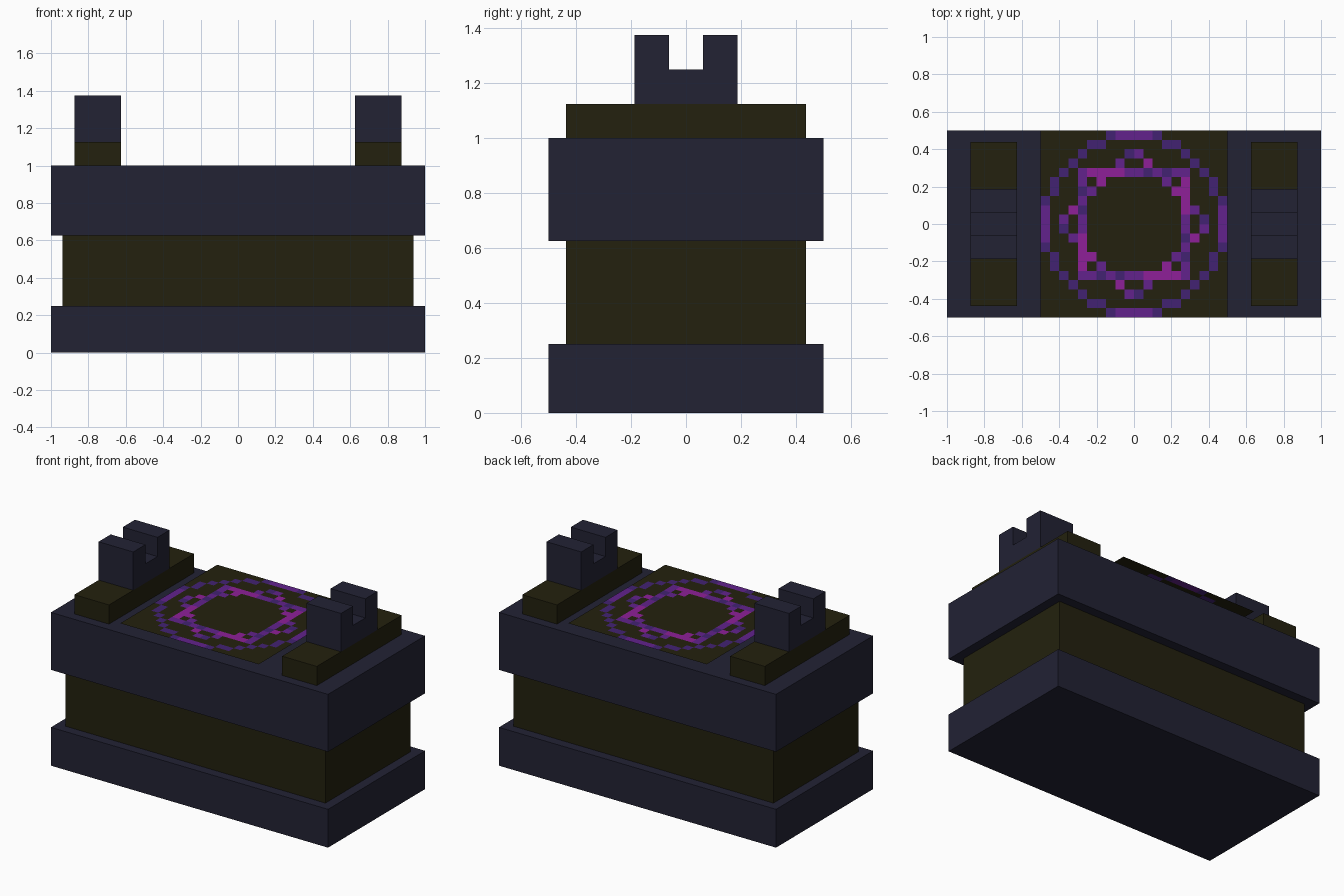
import bpy
import bmesh

cube = bpy.data.objects.get("Cube")
if cube:
    bpy.data.objects.remove(cube, do_unlink=True)


def make_material(name, rgb):
    lin = [(c / 255 / 12.92) if c <= 10 else ((c / 255 + 0.055) / 1.055) ** 2.4 for c in rgb]
    mat = bpy.data.materials.new(name)
    mat.use_nodes = True
    mat.diffuse_color = (*lin, 1)
    mat.node_tree.nodes["Principled BSDF"].inputs["Base Color"].default_value = (*lin, 1)
    return mat


SLATE = make_material("dark slate", (34, 34, 52))
OLIVE = make_material("dark olive", (35, 33, 14))
VIOLET = make_material("deep violet", (66, 34, 114))
PURPLE = make_material("purple", (98, 34, 140))
MAGENTA = make_material("magenta", (142, 32, 152))


def finish(name, bm, mats):
    mesh = bpy.data.meshes.new(name)
    bm.to_mesh(mesh)
    bm.free()
    for m in mats:
        mesh.materials.append(m)
    obj = bpy.data.objects.new(name, mesh)
    bpy.context.collection.objects.link(obj)
    return obj


def box(name, x, y, z, mat):
    """Box from (min, max) ranges along each axis."""
    bm = bmesh.new()
    bmesh.ops.create_cube(bm, size=1)
    for v in bm.verts:
        for i, (lo, hi) in enumerate((x, y, z)):
            v.co[i] = hi if v.co[i] > 0 else lo
    return finish(name, bm, [mat])


def extrude_x(name, profile, x0, x1, mat):
    """Extrude a (y, z) outline along x."""
    bm = bmesh.new()
    face = bm.faces.new([bm.verts.new((x0, y, z)) for y, z in profile])
    ext = bmesh.ops.extrude_face_region(bm, geom=[face])
    verts = [g for g in ext["geom"] if isinstance(g, bmesh.types.BMVert)]
    bmesh.ops.translate(bm, verts=verts, vec=(x1 - x0, 0, 0))
    bmesh.ops.recalc_face_normals(bm, faces=bm.faces)
    return finish(name, bm, [mat])


# Stacked body
box("base_slab", (-1, 1), (-0.5, 0.5), (0, 0.25), SLATE)
box("recessed_body", (-0.9375, 0.9375), (-0.4375, 0.4375), (0.25, 0.625), OLIVE)
box("top_slab", (-1, 1), (-0.5, 0.5), (0.625, 1), SLATE)

# Notched bracket on a low pad at each end
half = [(0.1875, 1.125), (0.1875, 1.375), (0.0625, 1.375), (0.0625, 1.25)]
notched = half + [(-y, z) for y, z in reversed(half)]
for side, x0 in (("left", 0.625), ("right", -0.875)):
    box(side + "_pad", (x0, x0 + 0.25), (-0.4375, 0.4375), (1, 1.125), OLIVE)
    extrude_x(side + "_notched_bracket", notched, x0, x0 + 0.25, SLATE)

# Square band colours, read clockwise along one side (corner to corner)
BAND = [2, 3, 3, 3, 3, 2, 2, 1, 2, 1, 2]


def rune_colour(x, y):
    """Colour slot for a cell at (x, y), measured in cells from the centre."""
    # Turn the cell into the upper quadrant: the pattern repeats every 90 degrees
    while not (y > 0 and -y <= x < y):
        x, y = -y, x
    u = abs(x)
    if 84 <= u * u + y * y < 97:              # outer circle
        return 2 if u < 2 and y > 9 else 1
    if y == 5.5:                              # square
        return BAND[int(x + 5.5)]
    if u + y == 8:                            # diamond
        if u == 0.5:
            return 1 if x < 0 else 2
        return 3 if x in (1.5, -3.5) else 2
    return 0


# Thin patterned sheet hovering over the top slab
N = 20
bm = bmesh.new()
bmesh.ops.create_grid(bm, x_segments=N, y_segments=N, size=0.5)
for f in bm.faces:
    c = f.calc_center_median()
    cx, cy = (round(v * N - 0.5) + 0.5 for v in (c.x, c.y))
    f.material_index = rune_colour(cx, cy)
bmesh.ops.translate(bm, verts=bm.verts, vec=(0, 0, 1.0625))
finish("patterned_sheet", bm, [OLIVE, VIOLET, PURPLE, MAGENTA])
